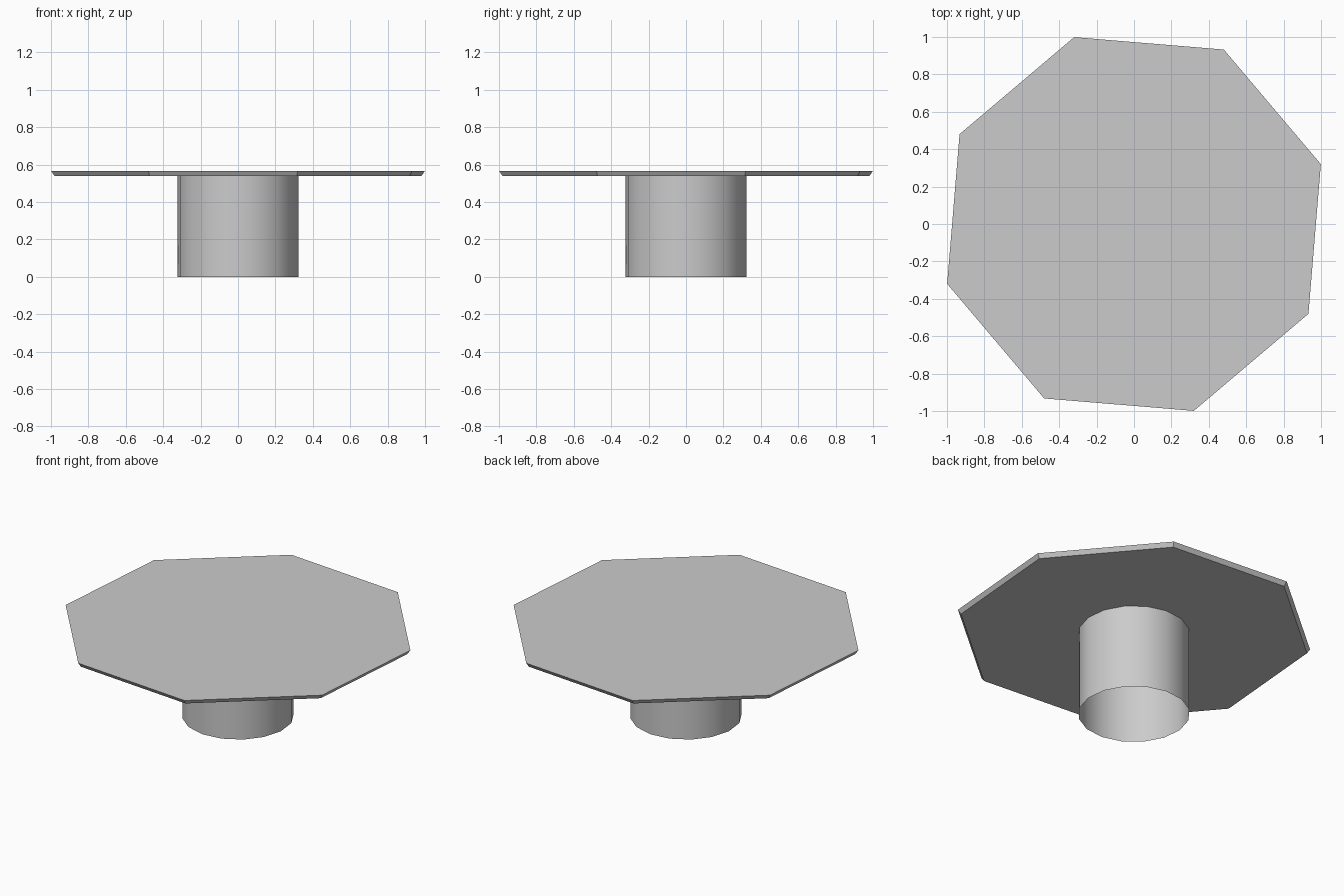
import bpy, bmesh, math

if "Cube" in bpy.data.objects:
    bpy.data.objects.remove(bpy.data.objects["Cube"])

TURN = math.radians(17.75)  # shared rotation of both parts


def ring_solid(name, sides, rings, capped, smooth):
    """Stack regular polygons given as (radius, z) and join them with quads."""
    bm = bmesh.new()
    loops = []
    for r, z in rings:
        angles = [TURN + 2 * math.pi * i / sides for i in range(sides)]
        loops.append([bm.verts.new((r * math.cos(a), r * math.sin(a), z)) for a in angles])
    for low, high in zip(loops, loops[1:]):
        for i in range(sides):
            j = (i + 1) % sides
            bm.faces.new((low[i], low[j], high[j], high[i]))
    if capped:
        bm.faces.new(loops[0][::-1])
        bm.faces.new(loops[-1])
    for f in bm.faces:
        f.smooth = smooth
    mesh = bpy.data.meshes.new(name)
    bm.to_mesh(mesh)
    bm.free()
    obj = bpy.data.objects.new(name, mesh)
    bpy.context.collection.objects.link(obj)
    return obj


# Octagonal top with an undercut edge
ring_solid("table_top", 8, [(1.031, 0.54), (1.049, 0.567)], True, False)

# Hollow pedestal, open underneath
ring_solid("pedestal", 16, [(0.325, 0.0), (0.325, 0.54)], False, True)
